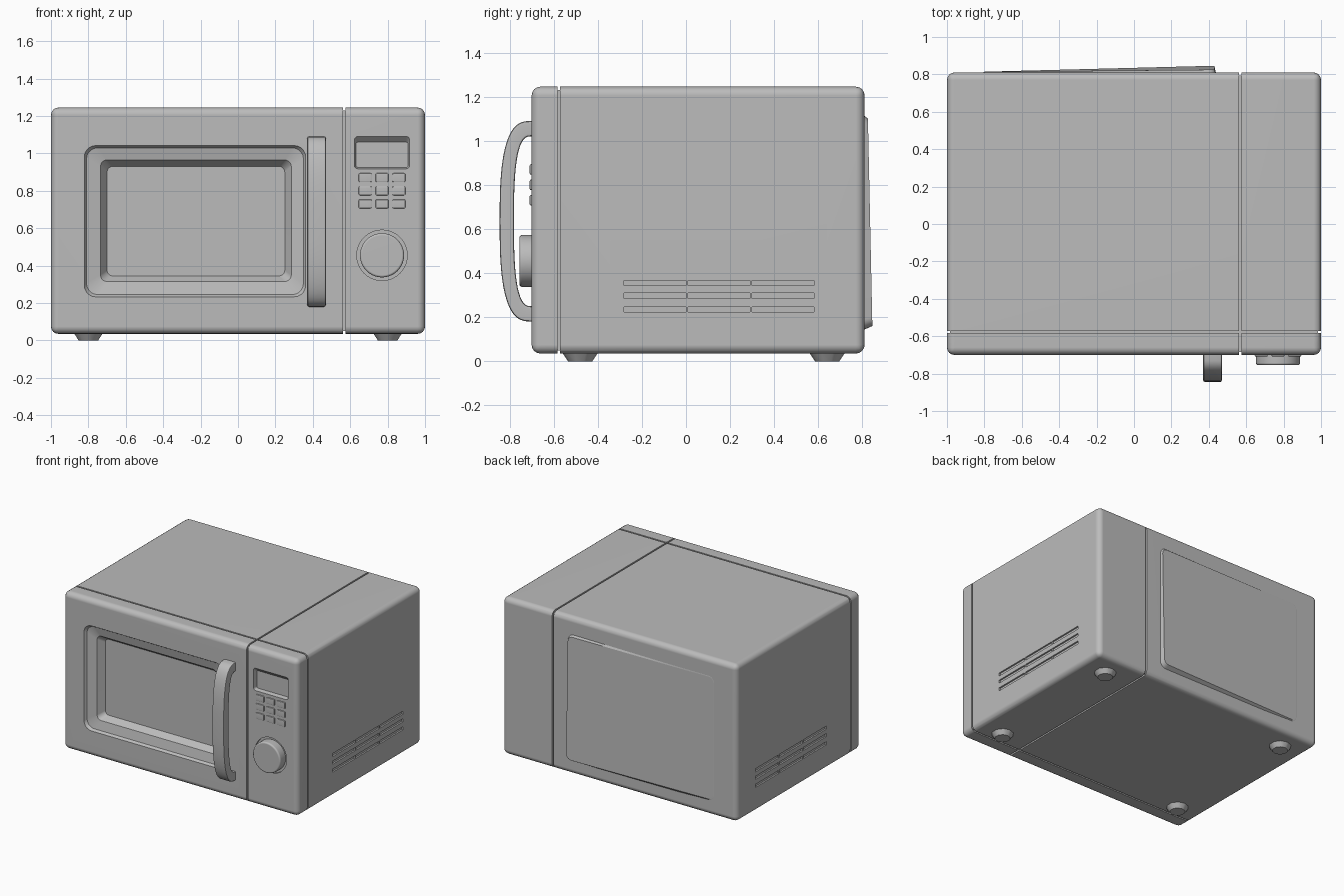
import bpy, bmesh, math
from mathutils import Matrix

cube = bpy.data.objects.get("Cube")
if cube:
    bpy.data.objects.remove(cube, do_unlink=True)

grey = bpy.data.materials.new("soft grey")
grey.use_nodes = True
grey.diffuse_color = (0.5, 0.5, 0.5, 1)
grey.node_tree.nodes["Principled BSDF"].inputs["Base Color"].default_value = (0.5, 0.5, 0.5, 1)


def make(name, bm):
    bmesh.ops.recalc_face_normals(bm, faces=bm.faces)
    mesh = bpy.data.meshes.new(name)
    bm.to_mesh(mesh)
    bm.free()
    ob = bpy.data.objects.new(name, mesh)
    bpy.context.collection.objects.link(ob)
    mesh.materials.append(grey)
    return ob


def add_box(bm, x, y, z):
    """Box from (low, high) ranges; returns its vertices."""
    mid = [(a + b) / 2 for a, b in (x, y, z)]
    size = [b - a for a, b in (x, y, z)]
    mat = Matrix.Translation(mid) @ Matrix.Diagonal((*size, 1))
    return bmesh.ops.create_cube(bm, size=1, matrix=mat)["verts"]


def box(name, x, y, z):
    bm = bmesh.new()
    add_box(bm, x, y, z)
    return make(name, bm)


def loft(name, rings):
    """Rounded rectangles (x0, x1, z0, z1, radius, y) skinned front to back."""
    bm = bmesh.new()
    loops = []
    for x0, x1, z0, z1, r, y in rings:
        loop = []
        corners = ((x1 - r, z1 - r), (x0 + r, z1 - r), (x0 + r, z0 + r), (x1 - r, z0 + r))
        for i, (cx, cz) in enumerate(corners):
            for k in range(6):
                a = math.pi / 2 * (i + k / 5)
                loop.append(bm.verts.new((cx + r * math.cos(a), y, cz + r * math.sin(a))))
        loops.append(loop)
    for a, b in zip(loops, loops[1:]):
        for i in range(len(a)):
            j = (i + 1) % len(a)
            bm.faces.new((a[i], a[j], b[j], b[i]))
    bm.faces.new(loops[0])
    bm.faces.new(loops[-1])
    return make(name, bm)


def disc(name, x, z, radius, y0, y1, taper=1.0):
    bm = bmesh.new()
    mat = Matrix.Translation((x, (y0 + y1) / 2, z)) @ Matrix.Rotation(math.pi / 2, 4, "X")
    bmesh.ops.create_cone(bm, cap_ends=True, segments=40, radius1=radius,
                          radius2=radius * taper, depth=y1 - y0, matrix=mat)
    return make(name, bm)


def activate(ob):
    bpy.ops.object.select_all(action="DESELECT")
    ob.select_set(True)
    bpy.context.view_layer.objects.active = ob


def bevel(ob, width, segments=3):
    mod = ob.modifiers.new("round", "BEVEL")
    mod.width, mod.segments, mod.limit_method = width, segments, "ANGLE"
    activate(ob)
    bpy.ops.object.modifier_apply(modifier=mod.name)


def cut(ob, cutter):
    mod = ob.modifiers.new("cut", "BOOLEAN")
    mod.operation, mod.solver, mod.object = "DIFFERENCE", "EXACT", cutter
    activate(ob)
    bpy.ops.object.modifier_apply(modifier=mod.name)
    bpy.data.objects.remove(cutter, do_unlink=True)


def smooth(ob):
    activate(ob)
    bpy.ops.object.shade_smooth_by_angle(angle=math.radians(35))
    ob.modifiers.new("even shading", "WEIGHTED_NORMAL").keep_sharp = True


# Body
FRONT, BACK, LOW, HIGH = -0.70, 0.81, 0.035, 1.245
body = box("body", (-1, 1), (FRONT, BACK), (LOW, HIGH))
bevel(body, 0.04, 4)

# Seams around the control side and behind the door
GAP, DEEP = 0.006, 0.015
seam_x, seam_y = (0.568 - GAP, 0.568 + GAP), (-0.577 - GAP, -0.577 + GAP)
for z in ((LOW - 1, LOW + DEEP), (HIGH - DEEP, HIGH + 1)):
    cut(body, box("seam_cutter", seam_x, (-1.5, 1.5), z))
    cut(body, box("seam_cutter", (-1.5, 1.5), seam_y, z))
for y in ((-1.5, FRONT + DEEP), (BACK - DEEP, 1.5)):
    cut(body, box("seam_cutter", seam_x, y, (-1, 2)))
for x in ((-1.5, DEEP - 1), (1 - DEEP, 1.5)):
    cut(body, box("seam_cutter", x, seam_y, (-1, 2)))

# Door window: rounded rim, sloping frame and sunken pane
cut(body, loft("window_cutter", [
    (-0.83, 0.37, 0.225, 1.05, 0.07, -0.72),
    (-0.82, 0.36, 0.235, 1.04, 0.06, -0.695),
    (-0.81, 0.35, 0.245, 1.03, 0.06, -0.68),
    (-0.735, 0.285, 0.315, 0.965, 0.035, -0.665),
    (-0.70, 0.25, 0.345, 0.93, 0.03, -0.615)]))

# Display and knob recesses
cut(body, loft("display_cutter", [
    (0.62, 0.92, 0.915, 1.10, 0.02, -0.71),
    (0.63, 0.91, 0.925, 1.06, 0.012, -0.67)]))
cut(body, disc("knob_cutter", 0.77, 0.455, 0.135, -0.74, -0.685))

# Side vents
vents = bmesh.new()
for side in (-1, 1):
    for z in (0.235, 0.297, 0.355):
        for y in (-0.28, 0.01, 0.30):
            add_box(vents, (side - 0.012, side + 0.012), (y, y + 0.28), (z - 0.012, z + 0.012))
cut(body, make("vent_cutter", vents))
smooth(body)

# Buttons
for row in range(3):
    for col in range(3):
        x, z = 0.68 + 0.09 * col, 0.73 + 0.07 * row
        button = box("button", (x - 0.035, x + 0.035), (-0.709, -0.69), (z - 0.024, z + 0.024))
        bevel(button, 0.007, 2)
        smooth(button)

# Knob
knob = disc("knob", 0.77, 0.455, 0.118, -0.755, -0.68)
bevel(knob, 0.012)
smooth(knob)

# Handle: a squared arch extruded sideways
bm = bmesh.new()


def arch(depth, half):
    pts = []
    for i in range(29):
        a = math.pi * (i / 28 - 0.5)
        c, s = max(math.cos(a), 0), math.sin(a)
        pts.append((-0.70 - depth * c ** 0.7, 0.635 + half * math.copysign(abs(s) ** 0.7, s)))
    return [(-0.69, pts[0][1])] + pts + [(-0.69, pts[-1][1])]


outer, inner = arch(0.145, 0.455), arch(0.08, 0.385)
for a, b, c, d in zip(outer, outer[1:], inner[1:], inner):
    bm.faces.new([bm.verts.new((0.37, y, z)) for y, z in (a, b, c, d)])
bmesh.ops.remove_doubles(bm, verts=bm.verts, dist=0.0001)
side = bmesh.ops.extrude_face_region(bm, geom=bm.faces[:])
bmesh.ops.translate(bm, vec=(0.10, 0, 0),
                    verts=[v for v in side["geom"] if isinstance(v, bmesh.types.BMVert)])
handle = make("handle", bm)
bevel(handle, 0.012, 2)
smooth(handle)

# Back cover: a plate swelling towards its lower inner corner
cover = loft("back_cover", [
    (-0.82, 0.44, 0.14, 1.12, 0.05, 0.80),
    (-0.80, 0.43, 0.16, 1.10, 0.04, 0.82)])
for v in cover.data.vertices:
    if v.co.y > 0.81:
        across = (v.co.x + 0.80) / 1.23
        down = (1.10 - v.co.z) / 0.94
        v.co.y = 0.814 + 0.031 * min(1, across * 1.3) * (0.35 + 0.65 * down)
smooth(cover)

# Feet
for x in (-0.8, 0.8):
    for y in (-0.48, 0.64):
        bm = bmesh.new()
        bmesh.ops.create_cone(bm, cap_ends=True, segments=10, radius1=0.055, radius2=0.085,
                              depth=0.045, matrix=Matrix.Translation((x, y, 0.0225)))
        smooth(make("foot", bm))
